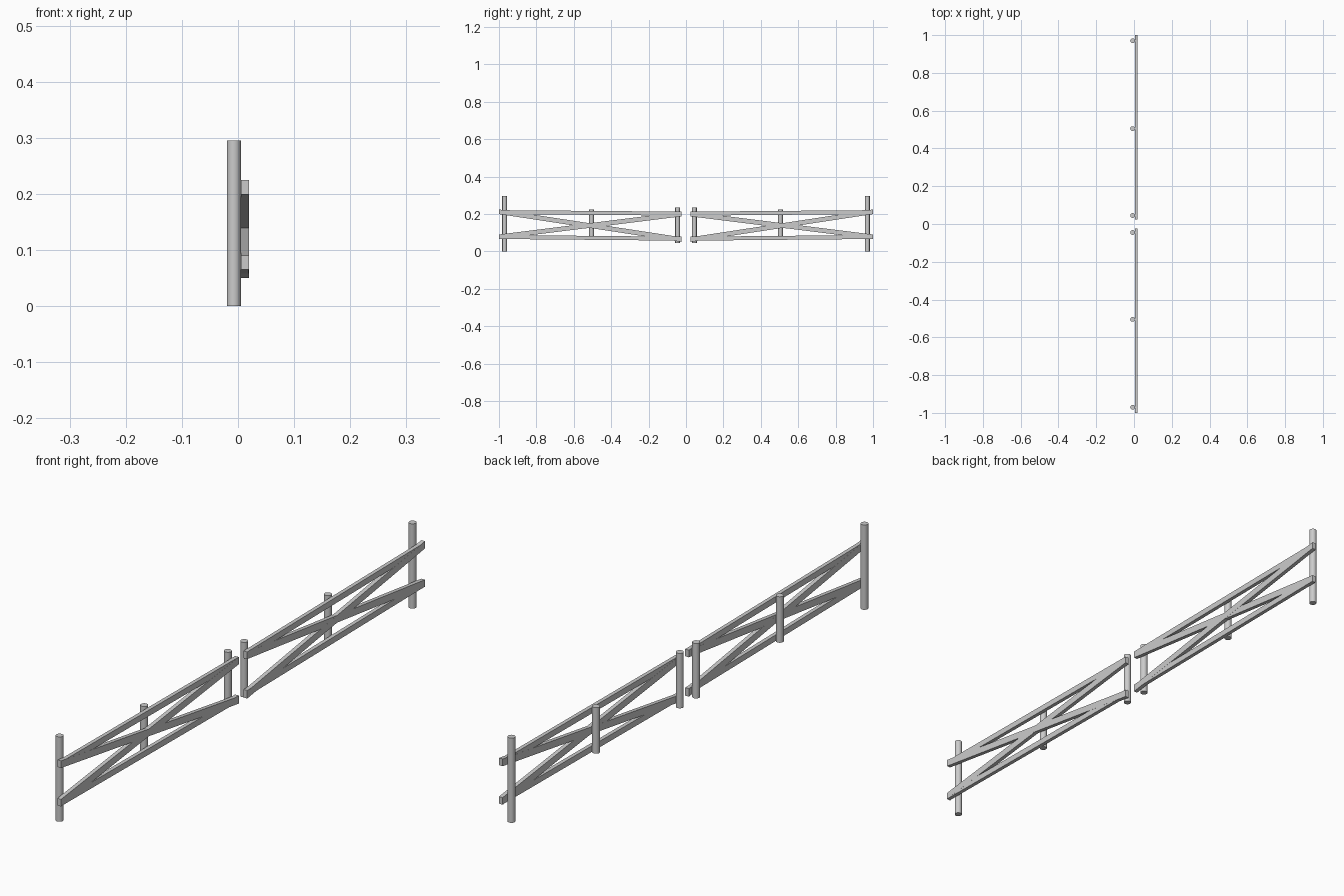
import bpy

if "Cube" in bpy.data.objects:
    bpy.data.objects.remove(bpy.data.objects["Cube"])

RADIUS = 0.0125
POST_X = -0.0075
RAIL_X0, RAIL_X1 = 0.005, 0.0193
Y_OUT, Y_IN = 1.0, 0.023


def post(name, y, z0, z1):
    bpy.ops.mesh.primitive_cylinder_add(vertices=24, radius=RADIUS, depth=z1 - z0,
                                        location=(POST_X, y, (z0 + z1) / 2))
    ob = bpy.context.object
    ob.name = name
    bpy.ops.object.shade_smooth_by_angle()


def plank(name, side, z_out, z_in, half, inset=0.0):
    # sloping board between the two ends of a panel, with vertical end cuts
    profile = [(Y_OUT, z_out - half), (Y_IN, z_in - half),
               (Y_IN, z_in + half), (Y_OUT, z_out + half)]
    verts = [(x, side * y, z) for x in (RAIL_X0 + inset, RAIL_X1 - inset)
             for y, z in profile]
    faces = [(0, 1, 2, 3), (7, 6, 5, 4)]
    faces += [(i, i + 4, (i + 1) % 4 + 4, (i + 1) % 4) for i in range(4)]
    if side < 0:
        faces = [f[::-1] for f in faces]
    mesh = bpy.data.meshes.new(name)
    mesh.from_pydata(verts, [], faces)
    ob = bpy.data.objects.new(name, mesh)
    bpy.context.collection.objects.link(ob)


for side, tag in ((-1, "front"), (1, "back")):
    # round posts
    post(f"{tag}_end_post", side * 0.97, 0.0, 0.295)
    post(f"{tag}_middle_post", side * 0.505, 0.063, 0.223)
    post(f"{tag}_gate_post", side * 0.045, 0.045, 0.236)
    # long rails
    plank(f"{tag}_top_rail", side, 0.210, 0.202, 0.0105, 0.0003)
    plank(f"{tag}_bottom_rail", side, 0.077, 0.068, 0.0105, 0.0003)
    # crossed braces
    plank(f"{tag}_falling_brace", side, 0.212, 0.063, 0.0125)
    plank(f"{tag}_rising_brace", side, 0.078, 0.200, 0.0125, 0.0001)
